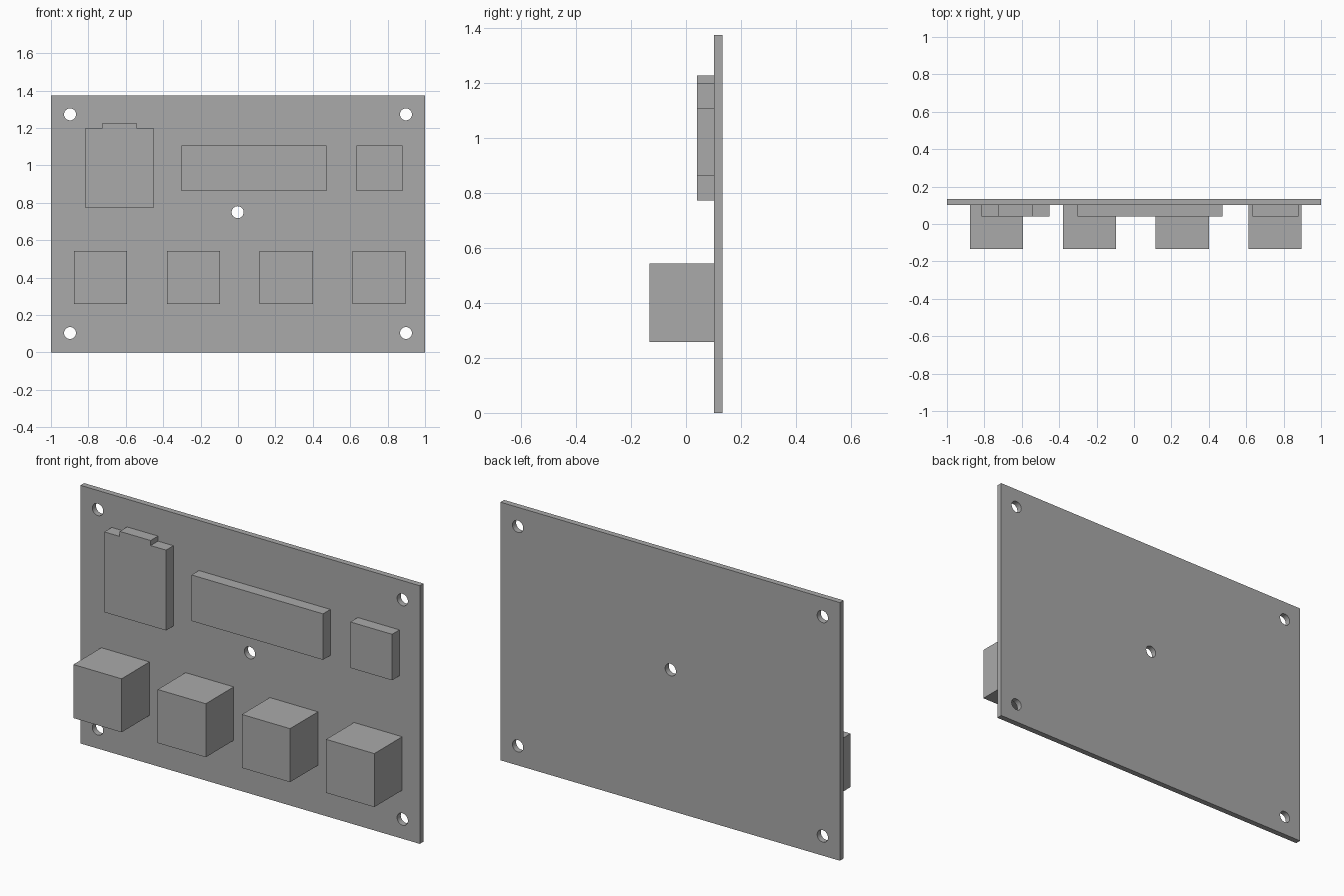
import bpy
import bmesh
from math import pi
from mathutils import Matrix

if "Cube" in bpy.data.objects:
    bpy.data.objects.remove(bpy.data.objects["Cube"])

BACK, BOARD_FRONT, CHIP_FRONT, BLOCK_FRONT = 0.133, 0.102, 0.04, -0.133

grey = bpy.data.materials.new("plain grey")
grey.use_nodes = True
grey.diffuse_color = (0.4, 0.4, 0.4, 1)
grey.node_tree.nodes["Principled BSDF"].inputs["Base Color"].default_value = (0.4, 0.4, 0.4, 1)


def add_object(name, bm):
    bmesh.ops.recalc_face_normals(bm, faces=bm.faces)
    mesh = bpy.data.meshes.new(name)
    bm.to_mesh(mesh)
    bm.free()
    mesh.materials.append(grey)
    obj = bpy.data.objects.new(name, mesh)
    bpy.context.collection.objects.link(obj)
    return obj


def prism(name, outline, front, back):
    """Extrude an x/z outline along y."""
    bm = bmesh.new()
    face = bm.faces.new([bm.verts.new((x, front, z)) for x, z in outline])
    result = bmesh.ops.extrude_face_region(bm, geom=[face], use_keep_orig=True)
    verts = [v for v in result["geom"] if isinstance(v, bmesh.types.BMVert)]
    bmesh.ops.translate(bm, verts=verts, vec=(0, back - front, 0))
    return add_object(name, bm)


def box(name, x0, x1, z0, z1, front, back=BOARD_FRONT):
    return prism(name, [(x0, z0), (x1, z0), (x1, z1), (x0, z1)], front, back)


# Board with four corner holes and a centre hole
board = box("board", -1, 1, 0, 1.375, BOARD_FRONT, BACK)
bm = bmesh.new()
holes = [(x, z) for x in (-0.898, 0.898) for z in (0.104, 1.273)] + [(-0.002, 0.75)]
for x, z in holes:
    bmesh.ops.create_cone(bm, cap_ends=True, segments=32, radius1=0.032, radius2=0.032,
                          depth=0.2, matrix=Matrix.Translation((x, 0.118, z)) @ Matrix.Rotation(pi / 2, 4, "X"))
cutter = add_object("hole_cutter", bm)
cutter.hide_render = True
cut = board.modifiers.new("holes", "BOOLEAN")
cut.operation = "DIFFERENCE"
cut.solver = "EXACT"
cut.object = cutter
bpy.ops.object.select_all(action="DESELECT")
bpy.context.view_layer.objects.active = board
board.select_set(True)
bpy.ops.object.modifier_apply(modifier=cut.name)
bpy.data.objects.remove(cutter)
bpy.ops.object.shade_smooth_by_angle()

# Tabbed card
prism("tabbed_card", [(-0.816, 0.772), (-0.452, 0.772), (-0.452, 1.2), (-0.543, 1.2),
                      (-0.543, 1.227), (-0.725, 1.227), (-0.725, 1.2), (-0.816, 1.2)],
      CHIP_FRONT, BOARD_FRONT)

# Flat chips
box("long_chip", -0.302, 0.473, 0.863, 1.108, CHIP_FRONT)
box("square_chip", 0.634, 0.88, 0.863, 1.108, CHIP_FRONT)

# Row of deep blocks
for i in range(4):
    left = -0.877 + i * 0.4965
    box(f"block_{i + 1}", left, left + 0.284, 0.258, 0.543, BLOCK_FRONT)
